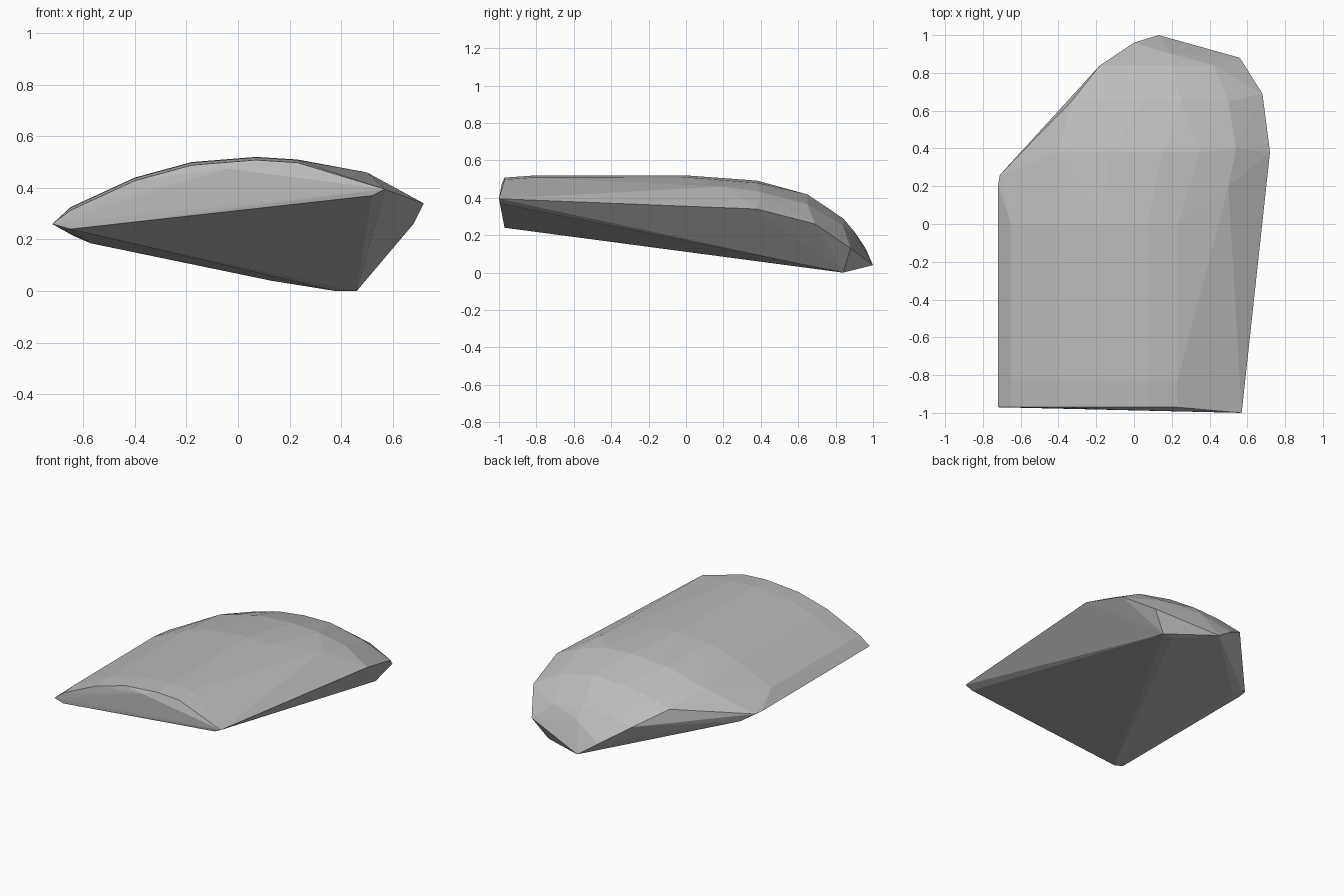
import bpy, bmesh

# Faceted stone: a convex body spanned by a few cross-sections
crown = [(-0.65, 0.325), (-0.4, 0.44), (-0.18, 0.5), (0.07, 0.52), (0.23, 0.51)]
points = []

# Long domed top, nearly constant along y, slightly lower at the front rim
for y, drop in ((-0.97, 0.012), (-0.83, 0.002), (0.0, 0.0)):
    points += [(x, y, z - drop) for x, z in crown]

# Shoulder edge on the right
points += [(0.48, -0.95, 0.425), (0.5, 0.2, 0.46), (0.54, 0.4, 0.43)]

# Front rim and bevel
points += [(-0.72, -0.97, 0.26), (-0.65, -0.97, 0.24), (0.52, -0.995, 0.37),
           (0.57, -1.0, 0.395), (-0.04, -0.985, 0.475)]

# Side rims
points += [(-0.72, 0.2, 0.26), (-0.71, 0.26, 0.26), (0.72, 0.38, 0.34),
           (0.68, 0.69, 0.26), (0.56, 0.88, 0.13)]

# Rounded back of the dome
back_arcs = {
    0.38: [(-0.4, 0.405), (-0.12, 0.475), (0.15, 0.492), (0.35, 0.48)],
    0.65: [(-0.33, 0.34), (-0.15, 0.39), (0.05, 0.415), (0.25, 0.418), (0.5, 0.365)],
    0.84: [(-0.18, 0.25), (0.0, 0.28), (0.2, 0.29), (0.42, 0.25)],
}
for y, arc in back_arcs.items():
    points += [(x, y, z) for x, z in arc]
points += [(0.0, 0.96, 0.13), (0.2, 0.9, 0.22), (0.13, 1.0, 0.04)]

# Underside keel
points += [(0.46, 0.84, 0.0), (0.38, 0.84, 0.0), (-0.57, 0.3, 0.185), (-0.64, 0.32, 0.215)]

bm = bmesh.new()
for p in points:
    bm.verts.new(p)
bmesh.ops.convex_hull(bm, input=bm.verts[:])
loose = [v for v in bm.verts if not v.link_faces]
bmesh.ops.delete(bm, geom=loose, context='VERTS')
bmesh.ops.recalc_face_normals(bm, faces=bm.faces[:])

mesh = bpy.data.meshes.new("stone")
bm.to_mesh(mesh)
bm.free()

grey = bpy.data.materials.new("stone grey")
grey.diffuse_color = (0.5, 0.5, 0.5, 1)
mesh.materials.append(grey)
bpy.context.collection.objects.link(bpy.data.objects.new("stone", mesh))
